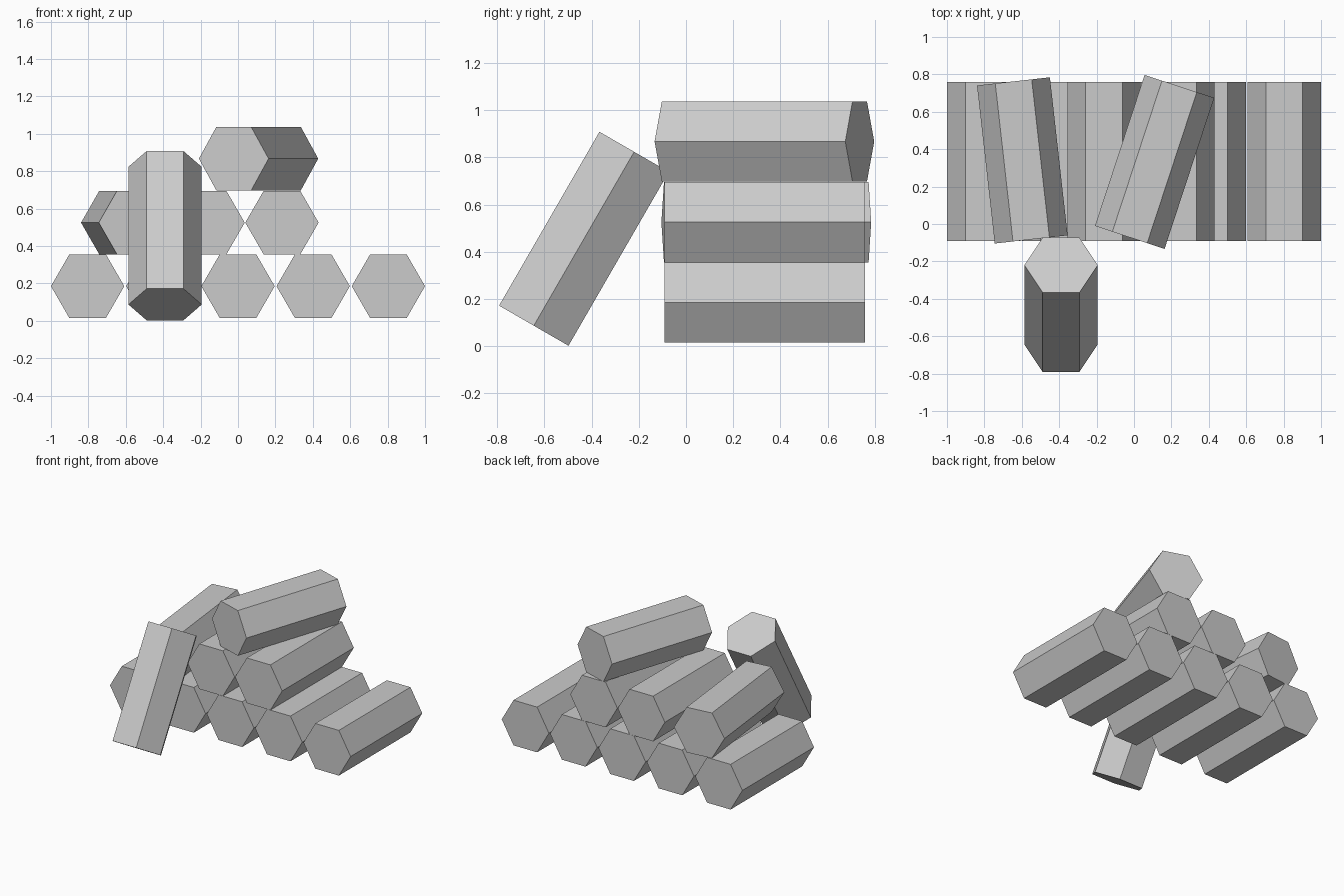
import bpy, bmesh
from math import radians, pi, sin, cos
from mathutils import Matrix

if "Cube" in bpy.data.objects:
    bpy.data.objects.remove(bpy.data.objects["Cube"])

R, LENGTH = 0.196, 0.85  # corner radius and length of every log


def hex_log(name, location, tilt=0, turn=0):
    """Hexagonal log along y with flat top, tilted about x then turned about z."""
    bm = bmesh.new()
    bmesh.ops.create_cone(bm, cap_ends=True, segments=6,
                          radius1=R, radius2=R, depth=LENGTH)
    # make sure corners point along local x, then lay the log along y
    corner = max(bm.verts, key=lambda v: v.co.x)
    if corner.co.x < R * 0.95:
        bmesh.ops.rotate(bm, verts=bm.verts, matrix=Matrix.Rotation(pi / 6, 3, 'Z'))
    bmesh.ops.rotate(bm, verts=bm.verts, matrix=Matrix.Rotation(-pi / 2, 3, 'X'))
    mesh = bpy.data.meshes.new(name)
    bm.to_mesh(mesh)
    bm.free()
    obj = bpy.data.objects.new(name, mesh)
    obj.location = location
    obj.rotation_euler = (radians(tilt), 0, radians(turn))
    bpy.context.collection.objects.link(obj)
    return obj


# Bottom row of five straight logs
for i in range(5):
    hex_log(f"bottom_log_{i + 1}", ((i - 2) * 0.402, 0.334, 0.185))

# Second row: one slightly turned log and two straight ones
hex_log("middle_log_turned", (-0.597, 0.34, 0.525), turn=6.4)
hex_log("middle_log_centre", (-0.16, 0.334, 0.525))
hex_log("middle_log_right", (0.235, 0.334, 0.525))

# Single turned log on top
hex_log("top_log", (0.11, 0.332, 0.867), turn=-18.2)

# Log leaning against the front of the pile
hex_log("leaning_log", (-0.39, -0.432, 0.455), tilt=60)
